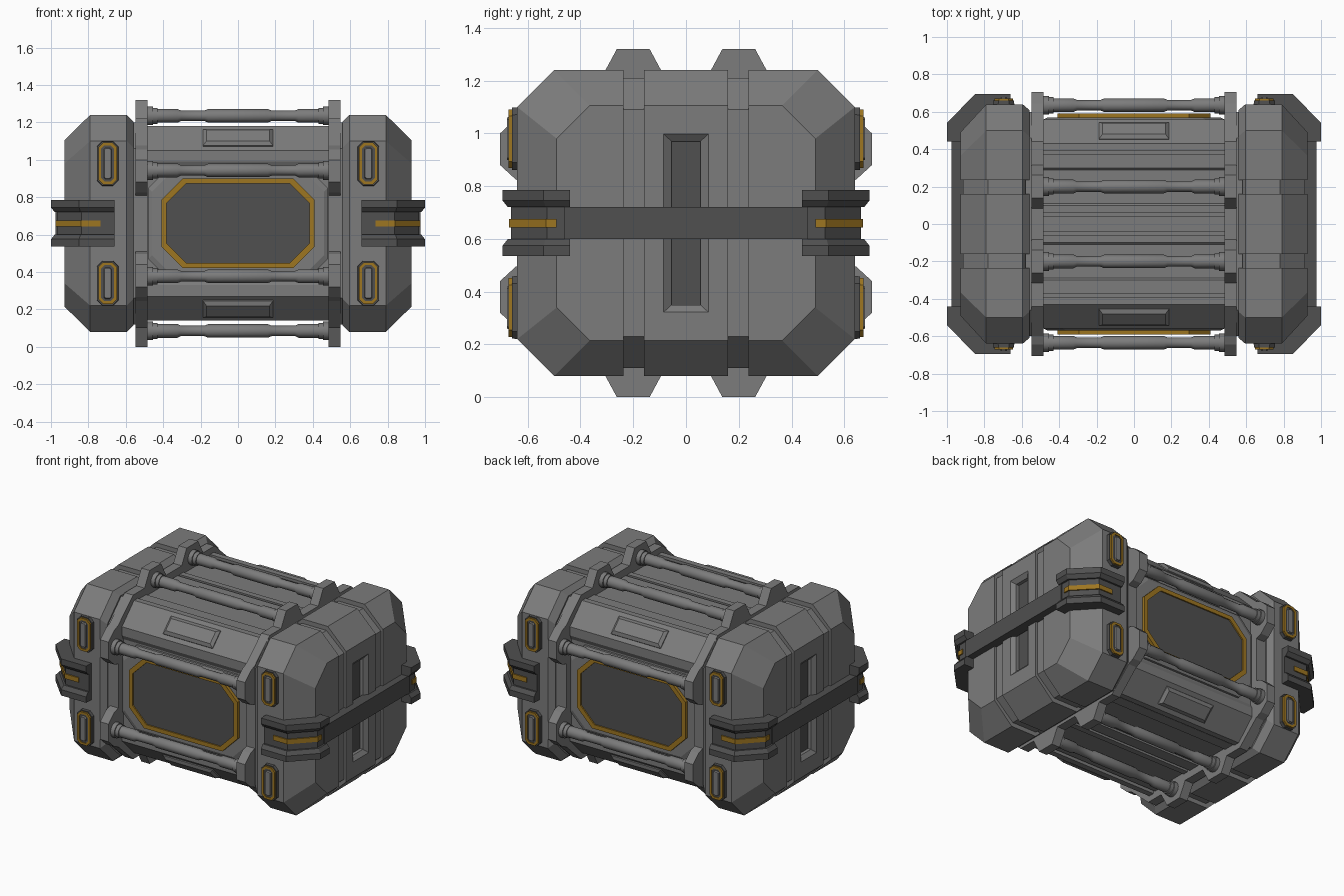
import bpy, bmesh
from math import sin, cos, pi, radians
from mathutils import Vector as V

if "Cube" in bpy.data.objects:
    bpy.data.objects.remove(bpy.data.objects["Cube"])

MID = 0.66  # everything is modelled around the crate centre, then raised


def material(name, r, g, b):
    m = bpy.data.materials.new(name)
    m.diffuse_color = (r, g, b, 1)
    m.use_nodes = True
    m.node_tree.nodes["Principled BSDF"].inputs["Base Color"].default_value = m.diffuse_color
    return m


GREY = material("grey_metal", 0.2, 0.2, 0.2)
DARK = material("dark_metal", 0.08, 0.08, 0.08)
AMBER = material("amber", 0.34, 0.18, 0.015)


def finish(name, bm, mirror="", mat=GREY, smooth=False, cutter=None):
    bmesh.ops.recalc_face_normals(bm, faces=bm.faces)
    me = bpy.data.meshes.new(name)
    bm.to_mesh(me)
    bm.free()
    me.materials.append(mat)
    ob = bpy.data.objects.new(name, me)
    ob.location.z = MID
    bpy.context.collection.objects.link(ob)
    if smooth:
        for p in me.polygons:
            p.use_smooth = True
        me.set_sharp_from_angle(angle=radians(35))
    if cutter:
        b = ob.modifiers.new("recess", "BOOLEAN")
        b.object, b.operation, b.solver = cutter, "DIFFERENCE", "EXACT"
    if mirror:
        m = ob.modifiers.new("mirror", "MIRROR")
        m.use_axis = [a in mirror for a in "xyz"]
        m.use_mirror_merge = False
    return ob


def loft_mesh(sections):
    bm = bmesh.new()
    rings = [[bm.verts.new(p) for p in s] for s in sections]
    for a, b in zip(rings, rings[1:]):
        n = len(a)
        for i in range(n):
            bm.faces.new((a[i], a[(i + 1) % n], b[(i + 1) % n], b[i]))
    bm.faces.new(rings[0])
    bm.faces.new(rings[-1])
    return bm


def loft(name, sections, mirror="", mat=GREY, smooth=False):
    return finish(name, loft_mesh(sections), mirror, mat, smooth)


def sym(q):
    """Mirror a quarter outline into a full closed outline."""
    return (q + [(a, -b) for a, b in reversed(q)] + [(-a, -b) for a, b in q]
            + [(-a, b) for a, b in reversed(q)])


def octagon(a, b, c):
    return sym([(a - c, b), (a, b - c)])


def at_x(x, pts):
    return [V((x, a, b)) for a, b in pts]


def at_y(y, pts, cx=0, cz=0):
    return [V((cx + a, -y, cz + b)) for a, b in pts]


def rect(a, b):
    return [(a, b), (a, -b), (-a, -b), (-a, b)]


# Central body with lengthwise grooves
body = sym([(.04, .51), (.04, .495), (.06, .495), (.06, .51), (.10, .51), (.11, .50),
            (.29, .50), (.30, .51), (.375, .51), (.375, .495), (.39, .495), (.39, .52),
            (.43, .52), (.56, .39), (.56, .33), (.545, .30)])
loft("body", [at_x(-.57, body), at_x(.57, body)])
neck = octagon(.60, .54, .14)
loft("neck_ring", [at_x(.53, neck), at_x(.58, neck)], "x")

# Rod carrying frames with raised lugs
frame = sym([(.084, .56), (.138, .66), (.262, .66), (.316, .56), (.44, .56), (.60, .415),
             (.645, .395), (.705, .34), (.705, .22), (.645, .165), (.60, .15)])
loft("rod_frame", [at_x(.484, frame), at_x(.547, frame)], "x")

# Rods with collars and stepped thickness
half = [(.49, .05), (.455, .05), (.455, .043), (.43, .043), (.43, .037), (.325, .037),
        (.305, .028), (.18, .028), (.16, .036)]
steps = [(-x, r) for x, r in half] + list(reversed(half))


def rod(name, y, z):
    loft(name, [[V((x, y + r * cos(i * pi / 6), z + r * sin(i * pi / 6))) for i in range(12)]
                for x, r in steps], "yz", GREY, True)


rod("top_bottom_rods", .20, .575)
rod("front_back_rods", -.635, .283)

# End caps: recessed core and three armour slices divided by grooves
cutter = loft("recess_cutter", [at_x(.88, rect(.055, .31)), at_x(.905, rect(.055, .31)),
                                at_x(.93, rect(.087, .34)), at_x(.96, rect(.087, .34))])
cutter.hide_render = True
cutter.hide_viewport = True


def cap(d=0):
    return loft_mesh([at_x(.56 + d / 2, octagon(.61 - d, .545 - d, .14)),
                      at_x(.595, octagon(.64 - d, .58 - d, .14)),
                      at_x(.79 - d / 3, octagon(.64 - d, .58 - d, .14)),
                      at_x(.928 - d / 2, octagon(.49 - d, .445 - d / 2, .125))])


def keep(bm, y, side):
    """Cut away everything beyond the plane at y on the given side."""
    r = bmesh.ops.bisect_plane(bm, geom=bm.verts[:] + bm.edges[:] + bm.faces[:],
                               plane_co=(0, y, 0), plane_no=(0, side, 0), clear_outer=True)
    edges = [e for e in r["geom_cut"] if isinstance(e, bmesh.types.BMEdge)]
    bmesh.ops.edgeloop_fill(bm, edges=edges)


finish("cap_core", cap(.03), "x", GREY, cutter=cutter)
bm = cap()
keep(bm, .16, 1)
keep(bm, -.16, -1)
finish("cap_middle", bm, "x", GREY, cutter=cutter)
bm = cap()
keep(bm, .236, -1)
finish("cap_sides", bm, "xy")
loft("recess_floor", [at_x(.87, rect(.056, .311)), at_x(.883, rect(.056, .311))], "x", DARK)

# Straps round the ends
loft("end_strap", [at_x(.90, rect(.46, .06)), at_x(.975, rect(.46, .06))], "x", DARK)


# Corner brackets with a channel, and the amber strip inside it
def bracket(z, o):
    pts = [(1 - o, .44), (1 - o, .54 - .4 * o), (.85 - .4 * o, .695 - o), (.66, .695 - o),
           (.66, .62), (.78, .62), (.915, .48), (.915, .44)]
    return [V((x, y, z)) for x, y in pts]


edge = [(.06, .032), (.06, .02), (.085, 0), (.125, 0)]
loft("corner_bracket", [bracket(-z, o) for z, o in reversed(edge)]
     + [bracket(z, o) for z, o in edge], "xy", DARK)


def strip(z):
    o, i = .024, .05
    return [V((x, y, z)) for x, y in
            [(1 - o, .49), (1 - o, .54 - .4 * o), (.85 - .4 * o, .695 - o), (.735, .695 - o),
             (.735, .695 - i), (.85 - .4 * i, .695 - i), (1 - i, .54 - .4 * i), (1 - i, .49)]]


loft("bracket_light", [strip(-.016), strip(.016)], "xy", AMBER)


# Small lamps on the cap faces
def lamp(name, layers, mat):
    loft(name, [at_y(y, octagon(a, b, c), .697, .32) for y, a, b, c in layers], "xyz", mat)


lamp("lamp_housing", [(.62, .058, .12, .028), (.66, .056, .118, .028)], DARK)
lamp("lamp_ring", [(.65, .05, .111, .025), (.672, .05, .111, .025),
                   (.672, .035, .096, .018), (.664, .035, .096, .018)], AMBER)
lamp("lamp_floor", [(.655, .035, .096, .018), (.666, .035, .096, .018)], DARK)
lamp("lamp_bar", [(.66, .022, .085, .008), (.678, .018, .08, .008)], GREY)


# Large panels on front and back
def panel(name, layers, mat):
    loft(name, [at_y(y, octagon(a, b, c)) for y, a, b, c in layers], "y", mat)


panel("panel_surround", [(.53, .48, .29, .10), (.56, .48, .29, .10), (.57, .46, .27, .10)], GREY)
panel("panel_rim", [(.55, .41, .24, .115), (.592, .41, .24, .115),
                    (.592, .382, .212, .104), (.58, .382, .212, .104)], AMBER)
panel("panel_face", [(.57, .382, .212, .104), (.583, .382, .212, .104)], DARK)

# Raised plates on the sloping body edges
n, t, c = V((0, 1, 1)).normalized(), V((0, 1, -1)).normalized(), V((0, .495, .455))
loft("slope_plate", [[c + n * h + V((a, 0, 0)) + t * b for a, b in rect(w, d)]
                     for h, w, d in [(-.02, .187, .062), (.006, .187, .062), (.022, .168, .042)]], "yz")
